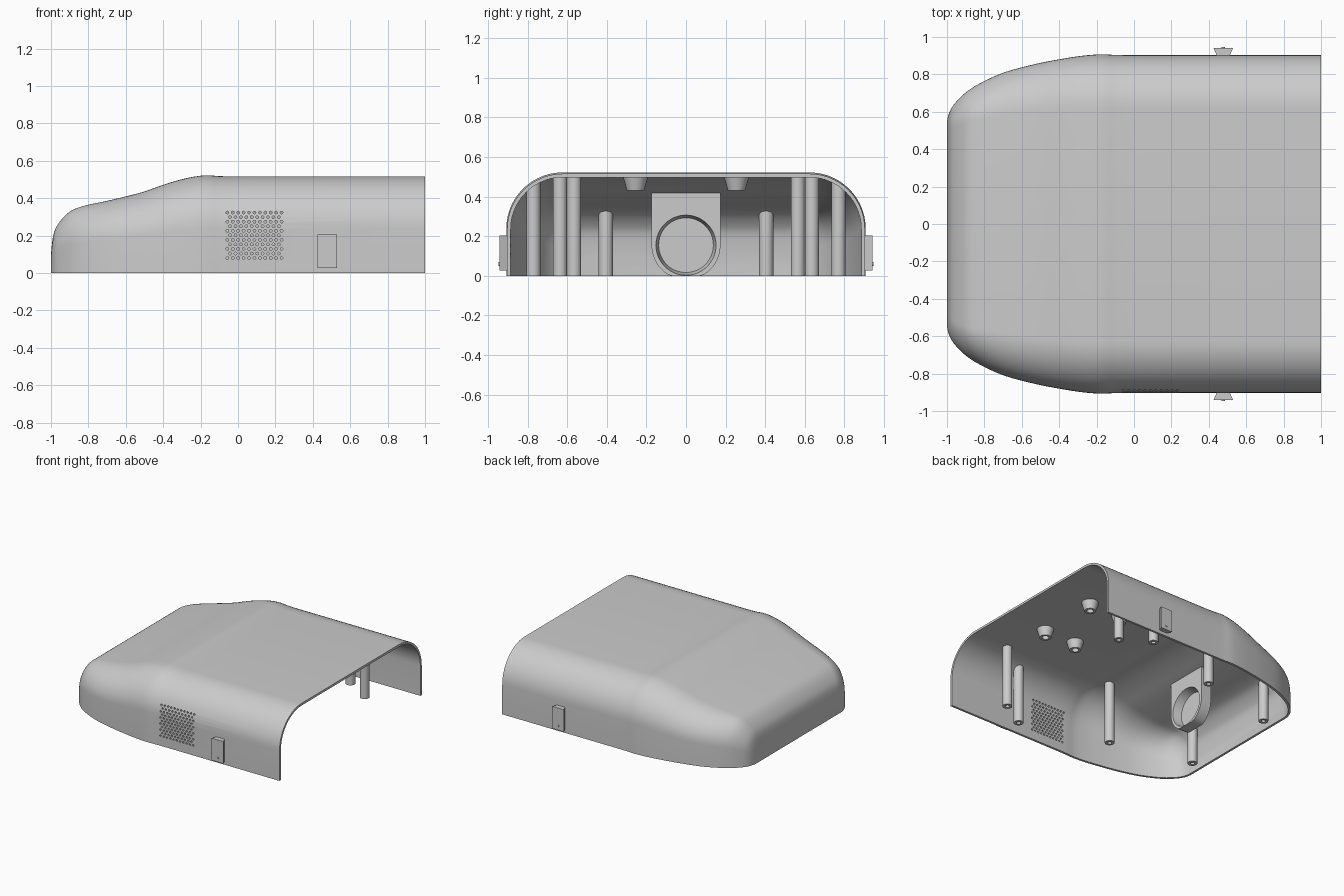
import bpy, bmesh, math
from mathutils import Vector

if "Cube" in bpy.data.objects:
    bpy.data.objects.remove(bpy.data.objects["Cube"])

grey = bpy.data.materials.new("plain_grey")
grey.use_nodes = True
grey.diffuse_color = (0.6, 0.6, 0.6, 1)
grey.node_tree.nodes["Principled BSDF"].inputs["Base Color"].default_value = (0.6, 0.6, 0.6, 1)


# ---- helpers
def add_object(name, bm):
    mesh = bpy.data.meshes.new(name)
    bm.to_mesh(mesh)
    bm.free()
    mesh.materials.append(grey)
    obj = bpy.data.objects.new(name, mesh)
    bpy.context.collection.objects.link(obj)
    return obj


def activate(obj):
    bpy.ops.object.select_all(action='DESELECT')
    obj.select_set(True)
    bpy.context.view_layer.objects.active = obj


def smooth(obj, angle=35):
    activate(obj)
    bpy.ops.object.shade_smooth_by_angle(angle=math.radians(angle))


def cut(obj, cutter):
    mod = obj.modifiers.new("cut", 'BOOLEAN')
    mod.operation = 'DIFFERENCE'
    mod.solver = 'EXACT'
    mod.object = cutter
    activate(obj)
    bpy.ops.object.modifier_apply(modifier=mod.name)
    bpy.data.objects.remove(cutter)


def lathe(profile, centre, sides=24):
    """Closed ring of (radius, z) points turned around a vertical axis."""
    bm = bmesh.new()
    rings = []
    for i in range(sides):
        a = 2 * math.pi * i / sides
        rings.append([bm.verts.new((centre[0] + r * math.cos(a), centre[1] + r * math.sin(a), z))
                      for r, z in profile])
    n = len(profile)
    for i in range(sides):
        a, b = rings[i], rings[(i + 1) % sides]
        for k in range(n):
            bm.faces.new((a[k], b[k], b[(k + 1) % n], a[(k + 1) % n]))
    bmesh.ops.recalc_face_normals(bm, faces=bm.faces)
    return bm


def prism(points, offset):
    """Extrude a planar outline of 3D points along an offset."""
    bm = bmesh.new()
    face = bm.faces.new([bm.verts.new(p) for p in points])
    new = bmesh.ops.extrude_face_region(bm, geom=[face])["geom"]
    bmesh.ops.translate(bm, vec=offset, verts=[v for v in new if isinstance(v, bmesh.types.BMVert)])
    bmesh.ops.recalc_face_normals(bm, faces=bm.faces)
    return bm


# ---- shell stations: x, height, half width
keys = [Vector(k) for k in (
    (-1, .10, .55), (-.988, .2, .595), (-.962, .262, .64), (-.9, .328, .703),
    (-.82, .36, .754), (-.69, .388, .812), (-.52, .43, .857), (-.39, .475, .882),
    (-.28, .506, .899), (-.18, .522, .907), (-.1, .518, .904), (-.02, .516, .903),
    (.06, .516, .903))]
stations = []
for i in range(len(keys) - 1):
    p0, p1, p2 = keys[max(i - 1, 0)], keys[i], keys[i + 1]
    p3 = keys[min(i + 2, len(keys) - 1)]
    for s in range(4):
        t = s / 4
        stations.append(0.5 * (2 * p1 + (p2 - p0) * t + (2 * p0 - 5 * p1 + 4 * p2 - p3) * t ** 2
                               + (3 * p1 - p0 - 3 * p2 + p3) * t ** 3))
stations += [keys[-1], Vector((1, .516, .903))]


def corner(h, w):
    return .07 + (w - .55) * .6, .54 * h


def roof(x, y):
    """Height of the outer shell above a point."""
    for a, b in zip(stations, stations[1:]):
        if x <= b.x:
            _, h, w = a.lerp(b, (x - a.x) / (b.x - a.x))
            break
    ry, rz = corner(h, w)
    d = min(max(abs(y) - (w - ry), 0) / ry, 1)
    return h - rz + rz * math.sqrt(1 - d * d)


# ---- shell: lofted arches, closed nose, open rear and base
STEPS = 14
bm = bmesh.new()
rows = []
for x, h, w in stations:
    ry, rz = corner(h, w)
    half = [(w, 0)]
    for k in range(STEPS + 1):
        a = math.pi / 2 * k / STEPS
        half.append((w - ry + ry * math.cos(a), h - rz + rz * math.sin(a)))
    arch = half + [(-y, z) for y, z in reversed(half)]
    rows.append([bm.verts.new((x, y, z)) for y, z in arch])
for a, b in zip(rows, rows[1:]):
    for k in range(len(a) - 1):
        bm.faces.new((a[k], a[k + 1], b[k + 1], b[k]))
bm.faces.new(rows[0])
bmesh.ops.recalc_face_normals(bm, faces=bm.faces)
bm.normal_update()
if max(bm.faces, key=lambda f: f.calc_center_median().z).normal.z < 0:
    bmesh.ops.reverse_faces(bm, faces=bm.faces)
shell = add_object("shell", bm)
wall = shell.modifiers.new("wall", 'SOLIDIFY')
wall.thickness = .018
wall.offset = -1
activate(shell)
bpy.ops.object.modifier_apply(modifier=wall.name)

# ---- vent holes in the front wall
bm = bmesh.new()
for row in range(11):
    for col in range(11 - row % 2):
        cx = -.057 + .029 * (col + .5 * (row % 2))
        cz = .08 + .0243 * row
        outline = [(cx + .0075 * math.cos(a), -.95, cz + .0075 * math.sin(a))
                   for a in (2 * math.pi * i / 8 for i in range(8))]
        hole = prism(outline, (0, .12, 0))
        temp = bpy.data.meshes.new("temp")
        hole.to_mesh(temp)
        hole.free()
        bm.from_mesh(temp)
        bpy.data.meshes.remove(temp)
cut(shell, add_object("vent_cutter", bm))
smooth(shell)

for side, label in ((1, "back"), (-1, "front")):
    # ---- hollow screw posts reaching up to the roof
    for name, x, y in (("rear_post", .68, .636), ("side_post", .46, .77),
                       ("middle_post", -.24, .565), ("nose_post", -.9, .405)):
        bm = lathe([(.036, 0), (.036, 1), (.016, 1), (.016, 0)], (x, side * y))
        for v in bm.verts:
            if v.co.z > .5:
                v.co.z = roof(v.co.x, v.co.y) - .009
        smooth(add_object(f"{label}_{name}", bm))

    # ---- tapered bosses under the roof
    for name, x in (("rear_boss", .635), ("middle_boss", .35)):
        bm = lathe([(.043, .43), (.065, .505), (.025, .505), (.025, .43)], (x, side * .255))
        smooth(add_object(f"{label}_{name}", bm))

    # ---- flared side latch with a small pin
    outline = [(x, side * y, .027) for x, y in ((.445, .895), (.51, .895), (.53, .942), (.425, .942))]
    add_object(f"{label}_latch", prism(outline, (0, 0, .178)))
    pin = [(.478 + .009 * math.cos(i * math.pi / 6), side * .94, .06 + .009 * math.sin(i * math.pi / 6))
           for i in range(12)]
    add_object(f"{label}_latch_pin", prism(pin, (0, side * .006, 0)))

# ---- socket bracket behind the nose, with a blind round hole
arc = [math.pi * (1 + i / 24) for i in range(25)]
outline = [(-.5, .174 * math.cos(a), max(.155 + .174 * math.sin(a), 0)) for a in arc]
outline += [(-.5, .174, .425), (-.5, -.174, .425)]
bracket = add_object("socket_bracket", prism(outline, (-.09, 0, 0)))
for v in bracket.data.vertices:
    v.co.z = min(v.co.z, roof(v.co.x, 0) - .008)
bm = bmesh.new()
bmesh.ops.create_cone(bm, cap_ends=True, segments=48, radius1=.138, radius2=.154, depth=.08)
for v in bm.verts:
    v.co = Vector((v.co.z - .53, v.co.x, v.co.y + .155))
bmesh.ops.recalc_face_normals(bm, faces=bm.faces)
cut(bracket, add_object("socket_cutter", bm))
smooth(bracket)
